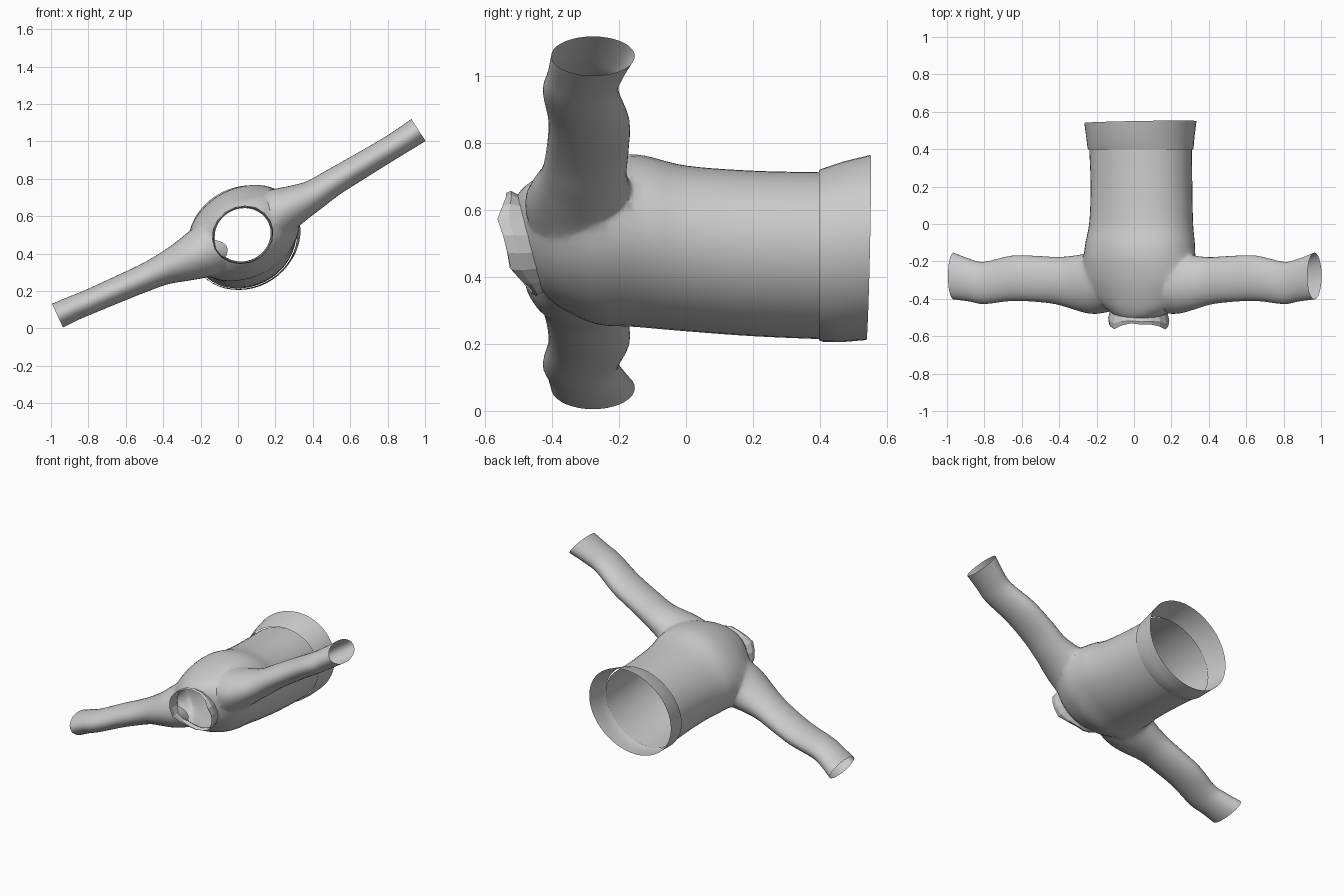
import bpy, bmesh
from math import sin, cos, pi, radians
from mathutils import Vector

if "Cube" in bpy.data.objects:
    bpy.data.objects.remove(bpy.data.objects["Cube"])

TILT = radians(27)          # the garment leans sideways around its long (y) axis


def smooth_rows(rows, steps):
    """Catmull-Rom interpolation of parameter rows."""
    rows = [Vector(r) for r in rows]
    out = []
    for i in range(len(rows) - 1):
        p0, p1, p2, p3 = (rows[max(i - 1, 0)], rows[i], rows[i + 1],
                          rows[min(i + 2, len(rows) - 1)])
        for s in range(steps):
            t = s / steps
            out.append(0.5 * (2 * p1 + (p2 - p0) * t
                              + (2 * p0 - 5 * p1 + 4 * p2 - p3) * t * t
                              + (3 * p1 - p0 - 3 * p2 + p3) * t ** 3))
    return out + [rows[-1]]


def loft(name, rings, caps):
    bm = bmesh.new()
    loops = [[bm.verts.new(p) for p in ring] for ring in rings]
    n = len(loops[0])
    for a, b in zip(loops, loops[1:]):
        for i in range(n):
            bm.faces.new((a[i], a[(i + 1) % n], b[(i + 1) % n], b[i]))
    if caps:
        bm.faces.new(loops[0][::-1])
        bm.faces.new(loops[-1])
    bmesh.ops.recalc_face_normals(bm, faces=bm.faces)
    me = bpy.data.meshes.new(name)
    bm.to_mesh(me)
    bm.free()
    ob = bpy.data.objects.new(name, me)
    bpy.context.collection.objects.link(ob)
    return ob


def body_ring(y, cx, cz, a, b, k, n=48):
    """Tilted ellipse across y; k leans the ring forward at the top."""
    ring = []
    for i in range(n):
        t = 2 * pi * i / n
        u, v = a * cos(t), b * sin(t)
        x, z = u * cos(TILT) - v * sin(TILT), u * sin(TILT) + v * cos(TILT)
        ring.append(Vector((cx + x, y - k * z, cz + z)))
    return ring


def sleeve_rings(rows, n=36):
    rows = smooth_rows(rows, 4)
    rings = []
    for i, (x, z, cy, hy, ht) in enumerate(rows):
        p, q = rows[max(i - 1, 0)], rows[min(i + 1, len(rows) - 1)]
        d = Vector((q[0] - p[0], 0, q[1] - p[1])).normalized()
        up = Vector((-d.z, 0, d.x))
        rings.append([Vector((x, cy + hy * cos(2 * pi * j / n), z)) + up * ht * sin(2 * pi * j / n)
                      for j in range(n)])
    return rings


# Torso: hem end to neck opening (y, cx, cz, a, b, lean)
torso_rows = [(.41, .035, .463, .283, .24, 0), (.2, .04, .47, .28, .238, 0),
              (0, .038, .485, .288, .236, 0), (-.15, .03, .508, .312, .242, 0),
              (-.28, .03, .505, .31, .228, .06), (-.39, .03, .502, .255, .19, .16),
              (-.44, .03, .5, .2, .164, .23), (-.468, .025, .5, .152, .14, .26)]
shirt = loft("shirt_body", [body_ring(*r) for r in smooth_rows(torso_rows, 5)], True)

# Sleeves (x, z, centre y, half width y, half thickness)
right_rows = [(.05, .51, -.3, .15, .15), (.2, .61, -.315, .165, .135), (.3, .66, -.315, .15, .108),
              (.4, .71, -.305, .128, .084), (.5, .775, -.295, .123, .074), (.65, .865, -.29, .121, .069),
              (.8, .955, -.315, .113, .066), (.88, 1.005, -.3, .114, .067), (.965, 1.06, -.278, .125, .07)]
left_z = [.48, .40, .355, .315, .27, .205, .14, .107, .068]
left_rows = [(-r[0], z) + r[2:] for r, z in zip(right_rows, left_z)]
for rows in (right_rows, left_rows):
    sleeve = loft("sleeve_cutter", sleeve_rings(rows), True)
    mod = shirt.modifiers.new("join", 'BOOLEAN')
    mod.operation, mod.solver, mod.object = 'UNION', 'EXACT', sleeve
    dg = bpy.context.evaluated_depsgraph_get()
    me = bpy.data.meshes.new_from_object(shirt.evaluated_get(dg))
    shirt.modifiers.clear()
    shirt.data = me
    bpy.data.objects.remove(sleeve)

# Open the hem, neck and cuffs, then soften the armhole seams
bm = bmesh.new()
bm.from_mesh(shirt.data)
bmesh.ops.delete(bm, geom=[f for f in bm.faces if len(f.verts) > 24], context='FACES')
bmesh.ops.triangulate(bm, faces=[f for f in bm.faces if len(f.verts) > 4])
bmesh.ops.remove_doubles(bm, verts=bm.verts, dist=.002)
seam = [v for v in bm.verts if .15 < abs(v.co.x - .03) < .4 and -.47 < v.co.y < -.1
        and not v.is_boundary]
for _ in range(3):
    bmesh.ops.smooth_vert(bm, verts=seam, factor=.4, use_axis_x=True, use_axis_y=True, use_axis_z=True)
bm.to_mesh(shirt.data)
bm.free()

# Flared hem band overlapping the torso end
band = [(.398, .035, .465, .29, .245, 0), (.41, .035, .465, .292, .25, 0),
        (.47, .034, .475, .297, .262, 0), (.545, .034, .488, .308, .268, -.02)]
hem = loft("hem_band", [[p + Vector((0, .015 * p.x * (r[0] > .5), 0)) for p in body_ring(*r)]
                        for r in band], False)

# Collar: folded strip, taller at the two side points
inner = body_ring(-.462, .025, .5, .155, .142, .26, 18)
centre = Vector((.025, -.462, .5))
mid, outer = [], []
for i, p in enumerate(inner):
    d = p - centre
    d.y = 0
    d.normalize()
    h = .025 + .055 * abs(d.x) ** 1.5 + (.012 if i % 3 == 0 else 0)
    mid.append(p + d * .012 + Vector((0, -h * .6, 0)))
    outer.append(p + d * .006 + Vector((0, -h, 0)))
collar = loft("collar", [inner, mid, outer], False)

# Smooth fabric, faceted collar
for ob in (shirt, hem):
    bpy.ops.object.select_all(action='DESELECT')
    ob.select_set(True)
    bpy.context.view_layer.objects.active = ob
    bpy.ops.object.shade_smooth_by_angle(angle=radians(40))
